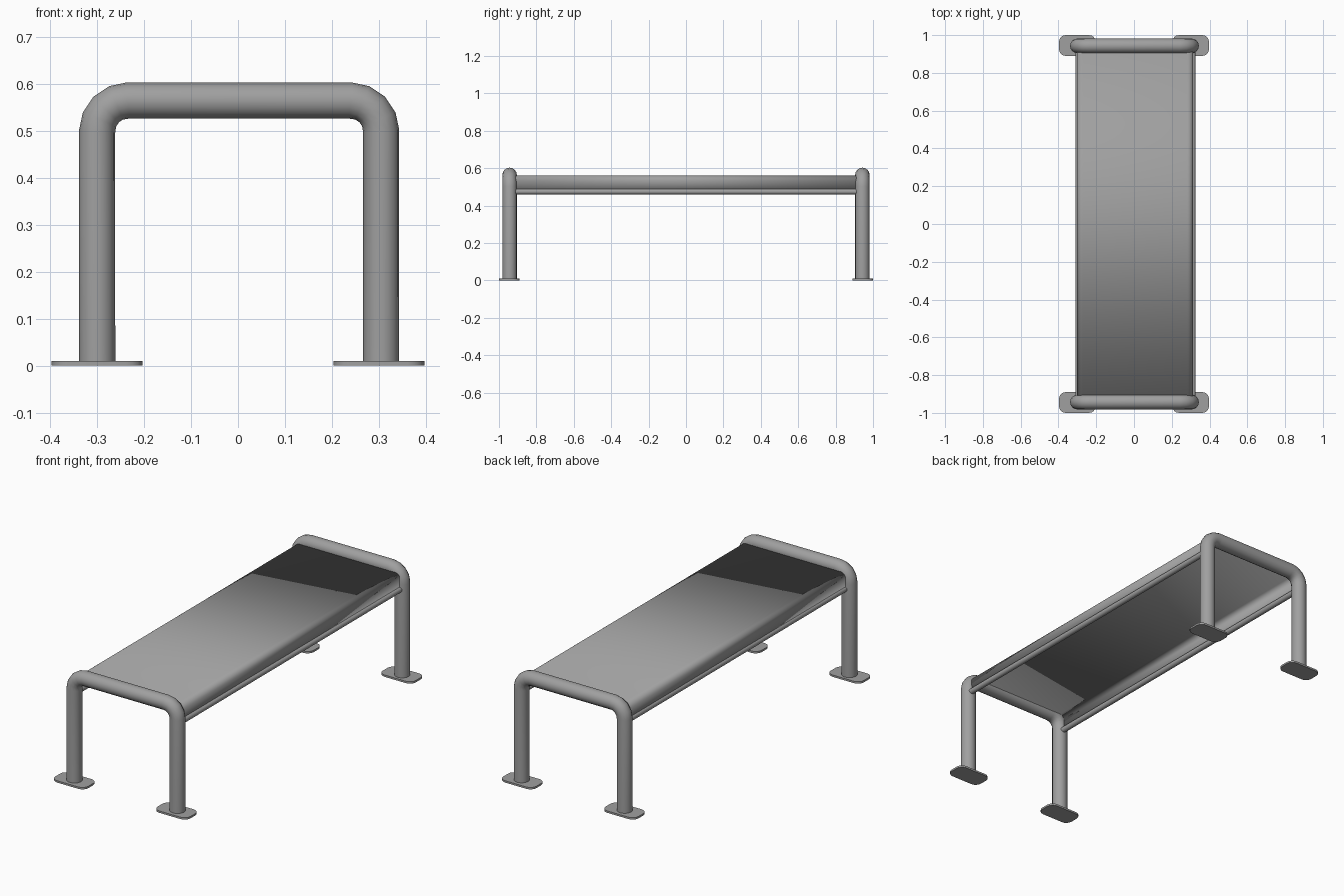
import bpy, bmesh
from math import sin, cos, pi, radians

cube = bpy.data.objects.get("Cube")
if cube:
    bpy.data.objects.remove(cube, do_unlink=True)

steel = bpy.data.materials.new("grey_steel")
steel.use_nodes = True
GREY = (0.35, 0.35, 0.35, 1)
steel.diffuse_color = GREY
steel.node_tree.nodes["Principled BSDF"].inputs["Base Color"].default_value = GREY

LEFT, RIGHT = 0.305, -0.30     # leg centre lines
END = 0.943                    # distance of the end frames from the middle
TUBE = 0.0385                  # frame tube radius
TOP = 0.565                    # height of the frame's top tube


def arc(cx, cz, r, start, end, steps):
    """Points on an arc, angles in degrees."""
    angles = [radians(start + (end - start) * i / steps) for i in range(steps + 1)]
    return [(cx + r * cos(a), cz + r * sin(a)) for a in angles]


def finish(obj):
    bpy.ops.object.select_all(action='DESELECT')
    obj.select_set(True)
    bpy.context.view_layer.objects.active = obj
    obj.data.materials.clear()
    obj.data.materials.append(steel)
    bpy.ops.object.shade_smooth_by_angle(angle=radians(40))
    return obj


def mesh_object(name, bm):
    bmesh.ops.recalc_face_normals(bm, faces=bm.faces)
    mesh = bpy.data.meshes.new(name)
    bm.to_mesh(mesh)
    bm.free()
    obj = bpy.data.objects.new(name, mesh)
    bpy.context.collection.objects.link(obj)
    return obj


def tube(name, points, radius):
    """Round tube swept along a list of 3D points."""
    curve = bpy.data.curves.new(name, 'CURVE')
    curve.dimensions = '3D'
    curve.bevel_depth = radius
    curve.bevel_resolution = 6
    curve.use_fill_caps = True
    spline = curve.splines.new('POLY')
    spline.points.add(len(points) - 1)
    for point, co in zip(spline.points, points):
        point.co = (*co, 1)
    obj = bpy.data.objects.new(name, curve)
    bpy.context.collection.objects.link(obj)
    bpy.ops.object.select_all(action='DESELECT')
    obj.select_set(True)
    bpy.context.view_layer.objects.active = obj
    bpy.ops.object.convert(target='MESH')
    return finish(bpy.context.object)


def foot(name, x, y):
    """Flat base plate with rounded corners."""
    r, hx, hy = 0.035, 0.097, 0.055
    outline = []
    for i, (sx, sy) in enumerate([(1, 1), (-1, 1), (-1, -1), (1, -1)]):
        outline += arc(x + sx * (hx - r), y + sy * (hy - r), r, 90 * i, 90 * i + 90, 4)
    bm = bmesh.new()
    face = bm.faces.new([bm.verts.new((px, py, 0)) for px, py in outline])
    new = bmesh.ops.extrude_face_region(bm, geom=[face])["geom"]
    bmesh.ops.translate(bm, vec=(0, 0, 0.01),
                        verts=[v for v in new if isinstance(v, bmesh.types.BMVert)])
    finish(mesh_object(name, bm))


# End frames: an upside-down U of bent tube, with a plate under each leg
BEND = 0.065
u_shape = ([(RIGHT, 0.005)]
           + arc(RIGHT + BEND, TOP - BEND, BEND, 180, 90, 4)
           + arc(LEFT - BEND, TOP - BEND, BEND, 90, 0, 4)
           + [(LEFT, 0.005)])
for end, side in (("front", -1), ("back", 1)):
    tube(end + "_frame", [(x, side * END, z) for x, z in u_shape], TUBE)
    foot(end + "_left_foot", 0.30, side * 0.945)
    foot(end + "_right_foot", -0.30, side * 0.945)

# Seat: a thin sheet folded down along both long sides
SEAT_L, SEAT_R, SEAT_TOP, FOLD = 0.313, -0.302, 0.562, 0.03
section = ([(SEAT_R, 0.478)]
           + arc(SEAT_R + FOLD, SEAT_TOP - FOLD, FOLD, 180, 90, 6)
           + arc(SEAT_L - FOLD, SEAT_TOP - FOLD, FOLD, 90, 0, 6)
           + [(SEAT_L, 0.478)])
bm = bmesh.new()
rows = [[bm.verts.new((x, y, z)) for x, z in section] for y in (-0.92, 0.92)]
for i in range(len(section) - 1):
    bm.faces.new((rows[0][i], rows[0][i + 1], rows[1][i + 1], rows[1][i]))
bmesh.ops.recalc_face_normals(bm, faces=bm.faces)
bm.normal_update()
if max(bm.faces, key=lambda f: f.calc_area()).normal.z < 0:
    bmesh.ops.reverse_faces(bm, faces=bm.faces)
mesh = bpy.data.meshes.new("seat")
bm.to_mesh(mesh)
bm.free()
seat = bpy.data.objects.new("seat", mesh)
bpy.context.collection.objects.link(seat)
thickness = seat.modifiers.new("thickness", 'SOLIDIFY')
thickness.thickness = 0.005
thickness.offset = -1
finish(seat)

# Rails along the lower edges of the seat
for name, x in (("left_rail", 0.311), ("right_rail", -0.296)):
    tube(name, [(x, -0.915, 0.475), (x, 0.915, 0.475)], 0.015)
